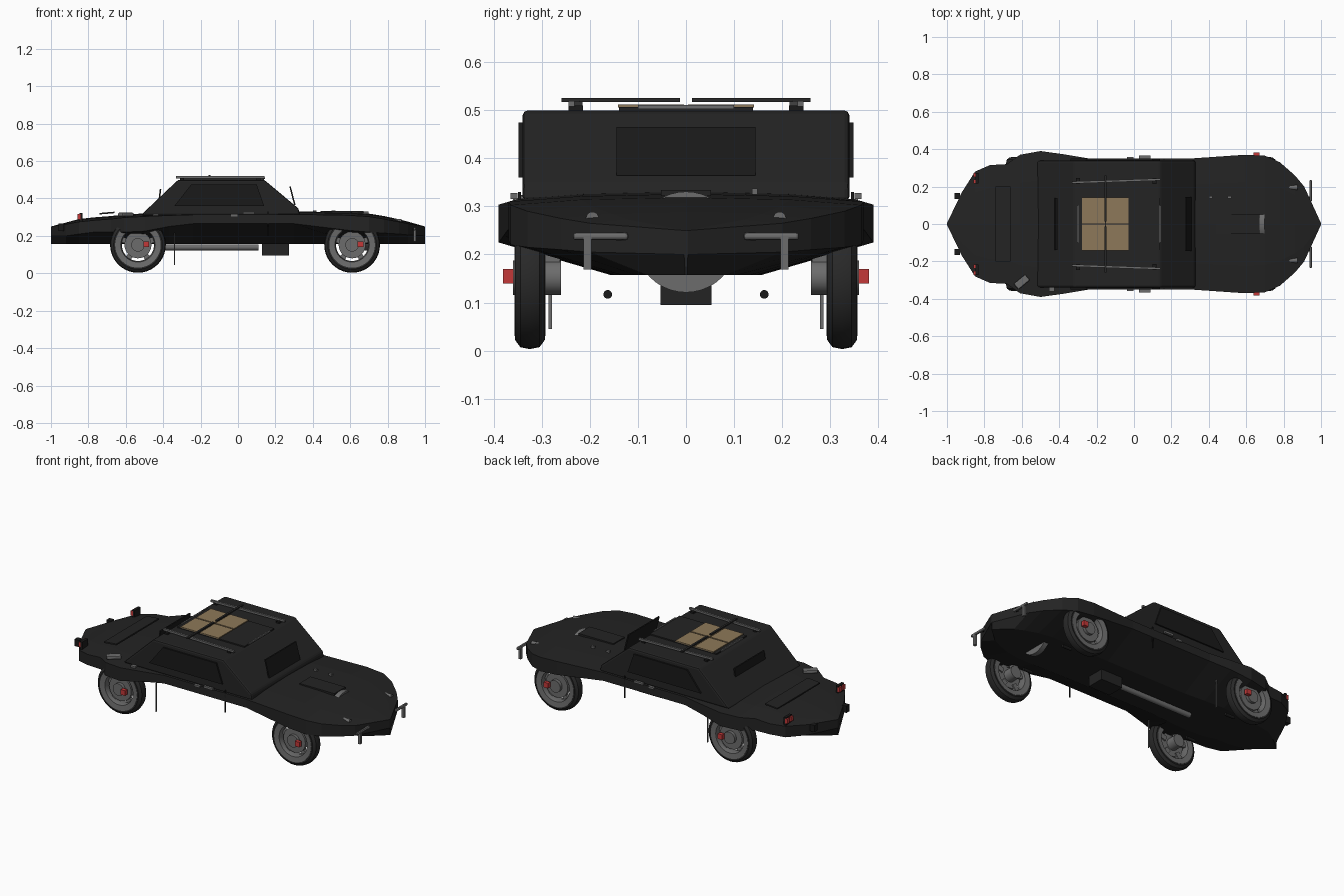
import bpy, bmesh, math
from mathutils import Matrix, Vector

old = bpy.data.objects.get("Cube")
if old:
    bpy.data.objects.remove(old)


def material(name, r, g, b):
    m = bpy.data.materials.new(name)
    m.use_nodes = True
    m.diffuse_color = (r, g, b, 1)
    m.node_tree.nodes["Principled BSDF"].inputs["Base Color"].default_value = (r, g, b, 1)
    return m


BLACK = material("body black", .017, .017, .017)
TRIM = material("trim black", .01, .01, .01)
RUBBER = material("tyre rubber", .022, .022, .022)
GREY = material("metal grey", .15, .15, .15)
RED = material("red", .55, .04, .04)
TAN = material("tan board", .27, .19, .10)


def finish(name, bm, mat, bevel=0, smooth=False):
    bmesh.ops.recalc_face_normals(bm, faces=bm.faces)
    me = bpy.data.meshes.new(name)
    bm.to_mesh(me)
    bm.free()
    me.materials.append(mat)
    ob = bpy.data.objects.new(name, me)
    bpy.context.collection.objects.link(ob)
    if bevel:
        mod = ob.modifiers.new("bevel", "BEVEL")
        mod.width, mod.segments = bevel, 2
    if smooth:
        bpy.ops.object.select_all(action="DESELECT")
        ob.select_set(True)
        bpy.context.view_layer.objects.active = ob
        bpy.ops.object.shade_smooth_by_angle(angle=math.radians(35))
    return ob


def box(name, center, size, mat, turn=0, axis="Z", bevel=0):
    bm = bmesh.new()
    bmesh.ops.create_cube(bm, size=1)
    m = Matrix.Translation(center) @ Matrix.Rotation(math.radians(turn), 4, axis)
    bm.transform(m @ Matrix.Diagonal((*size, 1)))
    return finish(name, bm, mat, bevel)


def rod(name, center, radius, length, axis, mat, sides=24):
    bm = bmesh.new()
    bmesh.ops.create_cone(bm, cap_ends=True, segments=sides, radius1=radius, radius2=radius, depth=length)
    bm.transform(Matrix.Translation(center) @ Vector(axis).to_track_quat("Z", "Y").to_matrix().to_4x4())
    return finish(name, bm, mat, smooth=True)


def prism(name, profile, y0, y1, mat, bevel=0):
    """Extrude an x-z outline between two y positions."""
    bm = bmesh.new()
    face = bm.faces.new([bm.verts.new((x, y0, z)) for x, z in profile])
    out = bmesh.ops.extrude_face_region(bm, geom=[face])["geom"]
    bmesh.ops.translate(bm, vec=(0, y1 - y0, 0), verts=[v for v in out if isinstance(v, bmesh.types.BMVert)])
    return finish(name, bm, mat, bevel)


def lathe(name, profile, center, mat):
    """Spin a closed radius-y outline around the wheel axis."""
    bm = bmesh.new()
    vs = [bm.verts.new((r, y, 0)) for r, y in profile]
    es = [bm.edges.new((vs[i - 1], vs[i])) for i in range(len(vs))]
    bmesh.ops.spin(bm, geom=vs + es, cent=(0, 0, 0), axis=(0, 1, 0), angle=math.tau, steps=40)
    bmesh.ops.remove_doubles(bm, verts=bm.verts, dist=.0005)
    bm.transform(Matrix.Translation(center))
    return finish(name, bm, mat, smooth=True)


# Hull: stations of x, half width, shoulder height, sill height
STATIONS = [
    (-1, .004, .25, .2), (-.92, .17, .262, .2), (-.85, .28, .275, .21), (-.77, .315, .283, .22),
    (-.68, .32, .29, .22), (-.61, .37, .298, .22), (-.5, .39, .304, .225), (-.37, .372, .309, .25),
    (-.24, .35, .313, .265), (.3, .35, .315, .265), (.59, .37, .31, .23), (.7, .365, .303, .22),
    (.78, .33, .29, .215), (.86, .26, .275, .21), (.91, .2, .265, .205), (1, .004, .25, .2)]
bm = bmesh.new()
rings = []
for x, w, top, sill in STATIONS:
    crown = .016 * min(1, w / .3)
    half = [(w, top), (w, sill), (.4 * w, .157)]
    pts = [(0, top + crown), (.6 * w, top + crown * .7)] + half
    loop = pts + [(-y, z) for y, z in reversed(pts[1:])]
    rings.append([bm.verts.new((x, y, z)) for y, z in loop])
for a, b in zip(rings, rings[1:]):
    for i in range(len(a)):
        bm.faces.new((a[i - 1], a[i], b[i], b[i - 1]))
bm.faces.new(rings[0])
bm.faces.new(rings[-1])
hull = finish("hull", bm, BLACK)

# Cabin, windows and roof panel
prism("cabin", [(-.52, .31), (.33, .31), (.325, .345), (.14, .5), (-.32, .5)], -.34, .34, BLACK, .01)
prism("windscreen", [(.30, .365), (.308, .365), (.282, .465), (.274, .465)], -.145, .145, TRIM)
prism("rear_window", [(-.43, .355), (-.422, .355), (-.41, .45), (-.418, .45)], -.14, .14, TRIM)
for s, side in ((1, "left"), (-1, "right")):
    prism(f"{side}_side_window", [(-.34, .36), (.14, .36), (.1, .475), (-.25, .475)], s * .339, s * .349, TRIM)
box("roof_panel", (-.08, 0, .503), (.44, .28, .008), BLACK)

# Roof boards in two halves, with rack
for s, side in ((1, "left"), (-1, "right")):
    for x, end in ((-.217, "rear"), (-.09, "front")):
        box(f"{side}_{end}_board", (x, s * .073, .509), (.122, .138, .006), TAN)
    box(f"{side}_rack_rail", (-.095, s * .23, .514), (.475, .012, .012), GREY, 2 if s > 0 else -2)
    box(f"{side}_cross_bar", (-.152, s * .136, .522), (.012, .247, .008), RUBBER)
    for x in (-.3, .11):
        box(f"{side}_rack_foot", (x, s * .23, .504), (.02, .03, .012), TRIM)
for x in (-.3, .14):
    box("roof_end_bar", (x, 0, .507), (.008, .2, .008), GREY)

# Wheels: tyre, rim, spokes, hub and red hub block
for s, side in ((1, "left"), (-1, "right")):
    for x, end in ((-.535, "rear"), (.61, "front")):
        name = f"{side}_{end}"
        c = (x, s * .325, .152)
        cutter = rod(f"{name}_arch_cutter", (x, s * .37, .152), .138, .16, (0, 1, 0), TRIM, 40)
        cutter.hide_render = True
        cutter.hide_set(True)
        cut = hull.modifiers.new(f"{name}_arch", "BOOLEAN")
        cut.operation, cut.object, cut.solver = "DIFFERENCE", cutter, "EXACT"
        lathe(f"{name}_tyre", [(.108, -.028), (.13, -.031), (.145, -.02), (.149, 0), (.145, .02),
                               (.13, .031), (.108, .028)], c, RUBBER)
        lathe(f"{name}_rim", [(.092, -.029), (.122, -.0325), (.122, .0325), (.092, .029), (.086, 0)], c, GREY)
        rod(f"{name}_wheel_disc", (x, s * .33, .152), .072, .024, (0, 1, 0), GREY, 32)
        rod(f"{name}_hub", (x, s * .31, .152), .036, .1, (0, 1, 0), GREY)
        for k in range(5):
            a = math.tau * k / 5
            box(f"{name}_spoke", (x + .075 * math.sin(a), s * .32, .152 + .075 * math.cos(a)),
                (.03, .02, .05), GREY, math.degrees(a), "Y")
        box(f"{name}_hub_block", (x + .045, s * .37, .155), (.03, .022, .03), RED)
        rod(f"{name}_link", (x, s * .163, .117), .009, .06, (1, 0, 0), TRIM)
        box(f"{name}_strut", (x, s * .28, .19), (.03, .036, .1), GREY)

# Underside: sump, exhaust and nose disc
box("sump_box", (.2, 0, .13), (.145, .106, .07), BLACK)
rod("exhaust_pipe", (-.14, 0, .139), .016, .5, (1, 0, 0), GREY)
rod("nose_disc", (.683, 0, .226), .105, .03, (1, 0, 0), GREY, 40)

# Bonnet and boot fittings
box("bonnet_scoop", (.555, 0, .328), (.23, .105, .012), BLACK)
box("boot_lid", (-.7, 0, .322), (.08, .4, .008), BLACK, -5, "Y")
for x in (.41, .51):
    box("bonnet_catch", (x, .143, .331), (.02, .012, .012), GREY)
box("filler_cap", (-.6, -.31, .314), (.08, .04, .02), GREY, 40, bevel=.006)
box("filler_catch", (-.44, -.35, .312), (.03, .02, .012), GREY)

# Paired lamps, bumpers, handles and hanging straps
for s, side in ((1, "left"), (-1, "right")):
    box(f"{side}_bumper_bar", (.945, s * .178, .238), (.014, .115, .016), GREY, bevel=.006)
    box(f"{side}_overrider", (.945, s * .205, .203), (.016, .017, .068), GREY)
    box(f"{side}_bumper_arm", (.91, s * .14, .235), (.07, .012, .012), TRIM)
    rod(f"{side}_headlamp", (.85, s * .195, .276), .013, .05, (1, 0, 0), GREY)
    box(f"{side}_tail_bracket", (-.84, s * .245, .295), (.016, .055, .055), TRIM)
    for y in (.228, .262):
        box(f"{side}_tail_lamp", (-.85, s * y, .302), (.014, .022, .028), RED)
    box(f"{side}_rear_lamp", (-.945, s * .15, .245), (.03, .03, .04), TRIM)
    box(f"{side}_door_handle", (.058, s * .358, .322), (.06, .014, .012), GREY)
    box(f"{side}_sill_catch", (-.02, s * .352, .31), (.035, .012, .012), GREY)
    box(f"{side}_door_strap", (.16, s * .347, .265), (.006, .006, .13), TRIM)
    box(f"{side}_mud_flap", (-.34, s * .283, .13), (.004, .007, .17), GREY)
